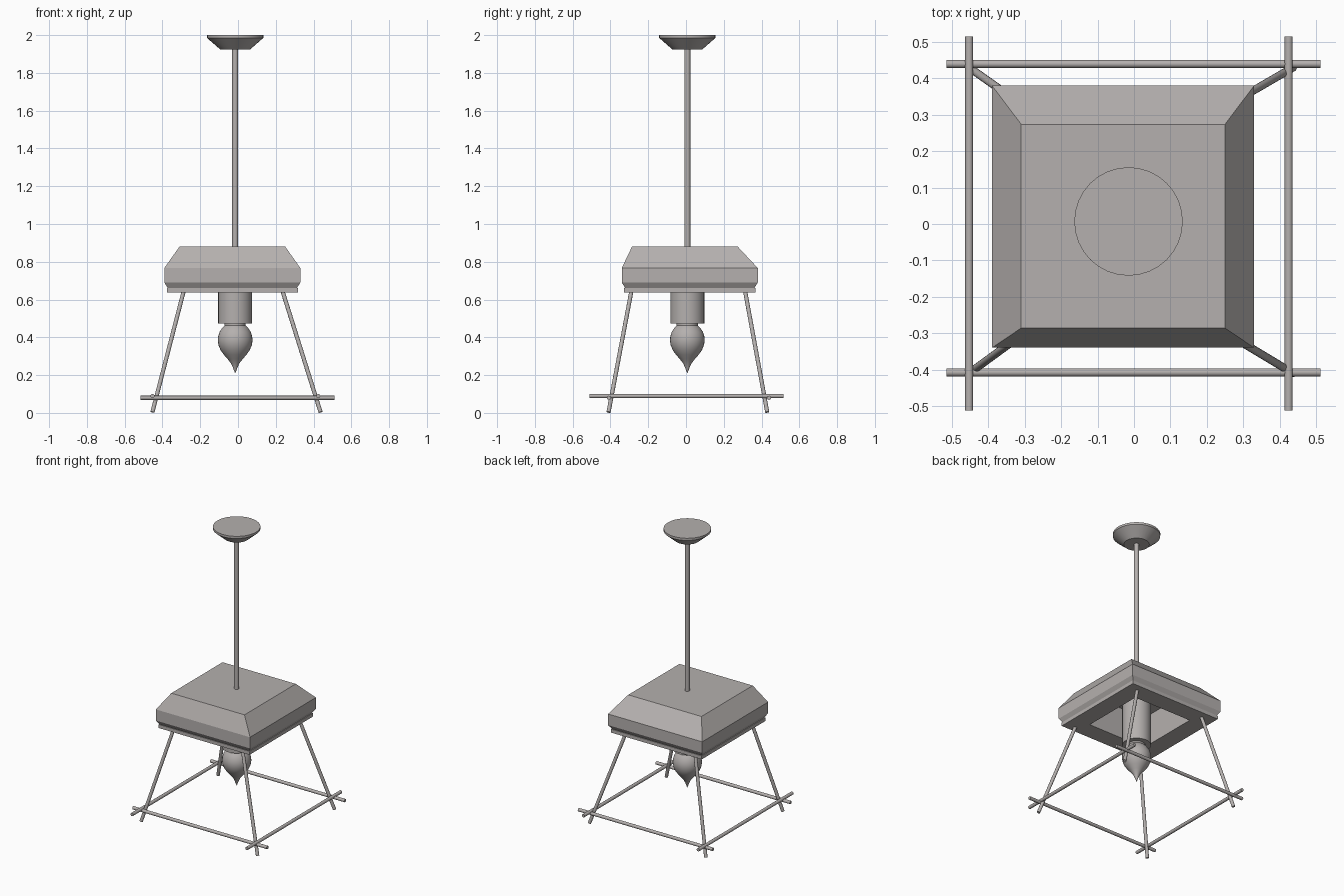
import bpy, bmesh, math
from mathutils import Vector

old = bpy.data.objects.get("Cube")
if old:
    bpy.data.objects.remove(old)

# Single warm grey finish
GREY = (0.46, 0.435, 0.425, 1)
mat = bpy.data.materials.new("warm grey")
mat.use_nodes = True
mat.diffuse_color = GREY
mat.node_tree.nodes["Principled BSDF"].inputs["Base Color"].default_value = GREY

AX, AY = -0.015, 0.007   # lamp axis
CX, CY = -0.03, 0.02     # shade centre


def finish(name, bm, smooth=False):
    bmesh.ops.recalc_face_normals(bm, faces=bm.faces)
    mesh = bpy.data.meshes.new(name)
    bm.to_mesh(mesh)
    bm.free()
    mesh.materials.append(mat)
    obj = bpy.data.objects.new(name, mesh)
    bpy.context.collection.objects.link(obj)
    if smooth:
        bpy.ops.object.select_all(action='DESELECT')
        obj.select_set(True)
        bpy.context.view_layer.objects.active = obj
        bpy.ops.object.shade_smooth_by_angle(angle=math.radians(35))
    return obj


def loft(name, rings, closed=False, smooth=False):
    """Skin a list of point rings; cap the ends, or join last to first."""
    bm = bmesh.new()
    loops = [[bm.verts.new(p) for p in ring] for ring in rings]
    n = len(loops[0])
    pairs = list(zip(loops, loops[1:]))
    if closed:
        pairs.append((loops[-1], loops[0]))
    else:
        bm.faces.new(loops[0])
        bm.faces.new(loops[-1])
    for a, b in pairs:
        for i in range(n):
            j = (i + 1) % n
            bm.faces.new((a[i], a[j], b[j], b[i]))
    return finish(name, bm, smooth)


def rect(half, z, front=None, back=None):
    front = half if front is None else front
    back = half if back is None else back
    return [(CX - half, CY - front, z), (CX + half, CY - front, z),
            (CX + half, CY + back, z), (CX - half, CY + back, z)]


def turned(name, profile, sides=32):
    rings = []
    for r, z in profile:
        rings.append([(AX + r * math.cos(math.tau * i / sides),
                       AY + r * math.sin(math.tau * i / sides), z)
                      for i in range(sides)])
    return loft(name, rings, smooth=True)


def rod(name, start, end, radius=0.011):
    a, b = Vector(start), Vector(end)
    bm = bmesh.new()
    bmesh.ops.create_cone(bm, cap_ends=True, segments=16, radius1=radius,
                          radius2=radius, depth=(b - a).length)
    turn = (b - a).to_track_quat('Z', 'Y')
    bmesh.ops.rotate(bm, verts=bm.verts, matrix=turn.to_matrix())
    bmesh.ops.translate(bm, verts=bm.verts, vec=(a + b) / 2)
    return finish(name, bm, True)


# Ceiling canopy and hanging stem
turned("ceiling_canopy", [(0.149, 2), (0.149, 1.985), (0.08, 1.925)])
turned("stem", [(0.016, 1.94), (0.016, 0.87)], 16)

# Shade with its recess, and the rim plate below
HOLE = 0.222
loft("shade", [rect(HOLE, 0.85), rect(HOLE, 0.655), rect(0.338, 0.655),
               rect(0.36, 0.69), rect(0.36, 0.767),
               rect(0.28, 0.88, 0.306, 0.254)])
loft("rim_plate", [rect(0.347, 0.661), rect(0.347, 0.637),
                   rect(HOLE, 0.637), rect(HOLE, 0.661)], closed=True)

# Lamp holder and pointed bulb
turned("lamp_holder", [(0.09, 0.85), (0.09, 0.473)])
turned("bulb", [(0.056, 0.48), (0.056, 0.462), (0.07, 0.448), (0.083, 0.428),
                (0.09, 0.405), (0.092, 0.384), (0.088, 0.358), (0.077, 0.332),
                (0.06, 0.308), (0.04, 0.285), (0.022, 0.262), (0.012, 0.24),
                (0.001, 0.21)])

# Splayed legs
for side, sx in (("right", -1), ("left", 1)):
    for end, sy in (("front", -1), ("back", 1)):
        rod(f"{end}_{side}_leg",
            (-0.008 + sx * 0.445, 0.01 + sy * 0.42, 0.004),
            (-0.026 + sx * 0.26, 0.012 + sy * 0.3, 0.65))

# Crossing rails at the foot
for name, y in (("front_rail", -0.408), ("back_rail", 0.44)):
    rod(name, (-0.515, y, 0.08), (0.512, y, 0.08))
for name, x in (("right_rail", -0.453), ("left_rail", 0.425)):
    rod(name, (x, -0.512, 0.089), (x, 0.515, 0.089))
